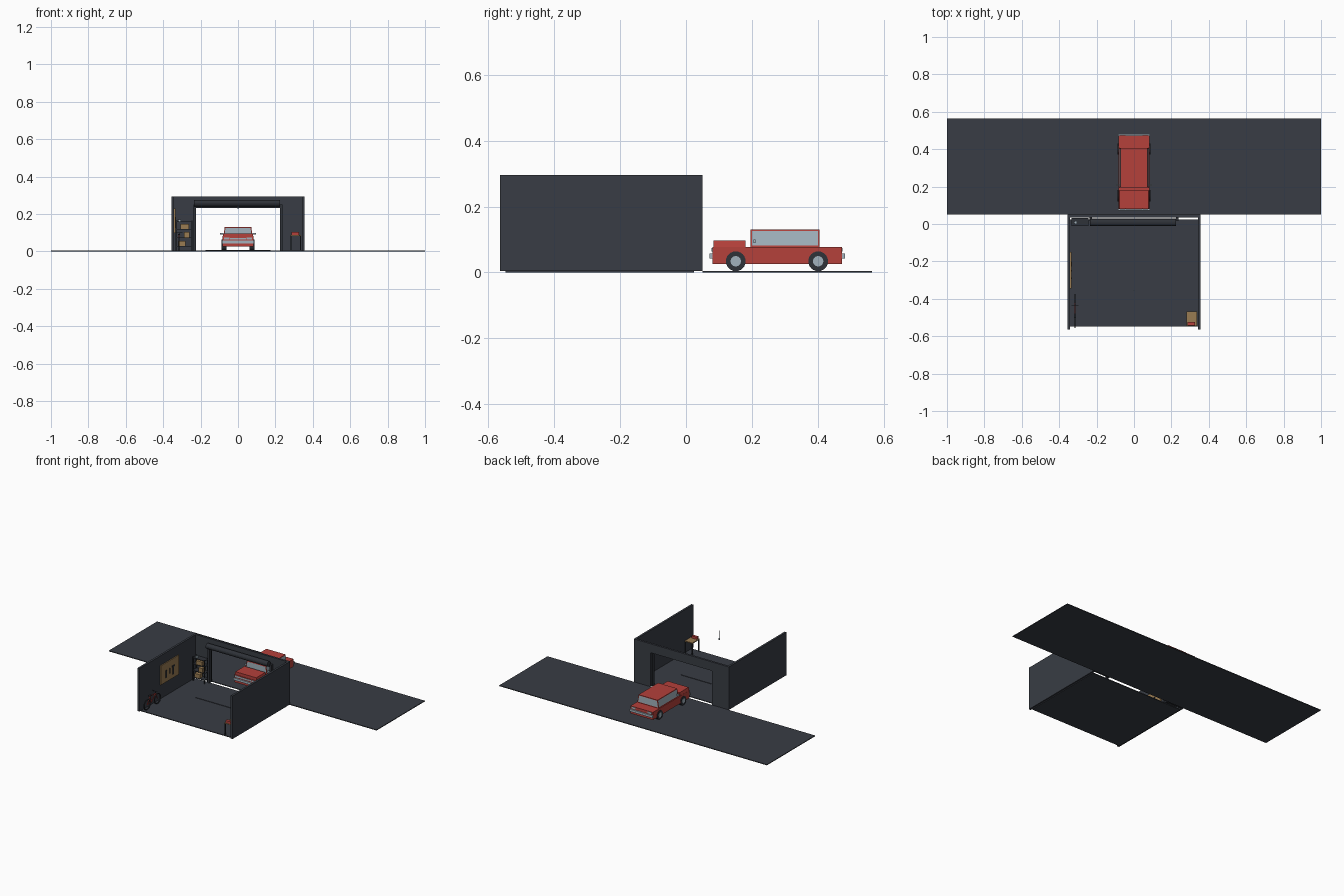
import bpy, bmesh, math
from mathutils import Vector, Matrix

if "Cube" in bpy.data.objects:
    bpy.data.objects.remove(bpy.data.objects["Cube"])


def material(name, rgb):
    m = bpy.data.materials.new(name)
    m.diffuse_color = (*rgb, 1)
    m.use_nodes = True
    m.node_tree.nodes["Principled BSDF"].inputs["Base Color"].default_value = m.diffuse_color
    return m


SLATE = material("slate", (0.040, 0.046, 0.058))
DARK = material("charcoal", (0.028, 0.032, 0.040))
RED = material("red", (0.46, 0.052, 0.044))
PALE = material("pale blue grey", (0.36, 0.45, 0.51))
TAN = material("tan", (0.32, 0.20, 0.085))


def finish(name, bm, *mats):
    bmesh.ops.recalc_face_normals(bm, faces=bm.faces)
    me = bpy.data.meshes.new(name)
    bm.to_mesh(me)
    bm.free()
    for m in mats:
        me.materials.append(m)
    ob = bpy.data.objects.new(name, me)
    bpy.context.collection.objects.link(ob)
    return ob


def box(name, x, y, z, mat):
    """Box from (min, max) pairs."""
    bm = bmesh.new()
    bmesh.ops.create_cube(bm, size=1)
    for v in bm.verts:
        v.co = [r[0] if c < 0 else r[1] for c, r in zip(v.co, (x, y, z))]
    return finish(name, bm, mat)


def rod(name, a, b, r, mat, sides=8):
    """Cylinder between two points."""
    a, b = Vector(a), Vector(b)
    d = b - a
    rot = d.to_track_quat('Z', 'Y').to_matrix().to_4x4()
    bm = bmesh.new()
    bmesh.ops.create_cone(bm, cap_ends=True, segments=sides, radius1=r, radius2=r,
                          depth=d.length, matrix=Matrix.Translation((a + b) / 2) @ rot)
    return finish(name, bm, mat)


# Road and garage floor
box("road", (-1, 1), (0.05, 0.565), (0, 0.005), SLATE)
box("garage_floor", (-0.345, 0.345), (-0.548, 0.025), (0, 0.005), SLATE)
box("wheel_stop", (-0.175, 0.175), (-0.205, -0.195), (0.005, 0.008), SLATE)

# Garage walls
for s, n in ((-1, "left"), (1, "right")):
    box(n + "_wall", sorted((s * 0.355, s * 0.341)), (-0.565, 0.036), (0.005, 0.295), SLATE)
bm = bmesh.new()
outline = [(-0.355, 0.005), (-0.23, 0.005), (-0.23, 0.235), (0.23, 0.235),
           (0.23, 0.005), (0.355, 0.005), (0.355, 0.295), (-0.355, 0.295)]
face = bm.faces.new([bm.verts.new((x, 0.036, z)) for x, z in outline])
ext = bmesh.ops.extrude_face_region(bm, geom=[face])
bmesh.ops.translate(bm, vec=(0, 0.014, 0),
                    verts=[g for g in ext["geom"] if isinstance(g, bmesh.types.BMVert)])
finish("doorway_wall", bm, SLATE)

# Rolled door with its tracks
rod("door_roll", (-0.235, 0.008, 0.258), (0.225, 0.008, 0.258), 0.018, DARK, 16)
box("door_hem", (-0.225, 0.225), (0.022, 0.03), (0.232, 0.25), DARK)
for s in (-1, 1):
    box("door_track", sorted((s * 0.225, s * 0.238)), (0.016, 0.036), (0.005, 0.25), DARK)

# Shelf in the corner with boxes and a can
for x in (-0.33, -0.245):
    for y in (-0.008, 0.028):
        box("shelf_post", (x - 0.003, x + 0.003), (y - 0.003, y + 0.003), (0.005, 0.165), DARK)
for z in (0.03, 0.075, 0.12, 0.16):
    box("shelf_board", (-0.333, -0.242), (-0.011, 0.031), (z - 0.003, z), DARK)
for x, z, w, h in ((-0.285, 0.12, 0.045, 0.026), (-0.275, 0.075, 0.03, 0.028),
                   (-0.3, 0.03, 0.04, 0.026)):
    box("storage_box", (x - w / 2, x + w / 2), (-0.008, 0.022), (z, z + h), TAN)
rod("paint_can", (-0.312, 0.008, 0.16), (-0.312, 0.008, 0.17), 0.008, PALE, 12)

# Tool board on the left wall
box("tool_board", (-0.341, -0.335), (-0.345, -0.15), (0.10, 0.23), TAN)
for y, h in ((-0.29, 0.05), (-0.25, 0.035), (-0.215, 0.055)):
    box("hanging_tool", (-0.335, -0.331), (y - 0.004, y + 0.004), (0.18 - h, 0.18), DARK)
box("hanging_tool_head", (-0.335, -0.331), (-0.228, -0.2), (0.175, 0.185), DARK)

# Bicycle leaning along the left wall
X = -0.315
for y in (-0.52, -0.41):
    bpy.ops.mesh.primitive_torus_add(major_radius=0.032, minor_radius=0.004, major_segments=20,
                                     minor_segments=6, location=(X, y, 0.041),
                                     rotation=(0, math.pi / 2, 0))
    bpy.context.object.name = "bicycle_wheel"
    bpy.context.object.data.materials.append(DARK)
hubs = {"rear": (-0.52, 0.041), "seat": (-0.488, 0.085), "crank": (-0.475, 0.041),
        "head": (-0.43, 0.085), "front": (-0.41, 0.041)}
for a, b in (("rear", "seat"), ("rear", "crank"), ("seat", "crank"),
             ("seat", "head"), ("crank", "head"), ("head", "front")):
    rod("bicycle_frame", (X, *hubs[a]), (X, *hubs[b]), 0.003, RED, 6)
rod("handlebar_stem", (X, -0.43, 0.085), (X, -0.435, 0.1), 0.002, DARK, 6)
rod("handlebar", (X - 0.018, -0.435, 0.1), (X + 0.018, -0.435, 0.1), 0.002, DARK, 6)
box("bicycle_saddle", (X - 0.005, X + 0.005), (-0.503, -0.478), (0.088, 0.094), DARK)

# Workbench with a toolbox
box("bench_top", (0.28, 0.337), (-0.545, -0.468), (0.083, 0.089), TAN)
for x in (0.283, 0.334):
    for y in (-0.542, -0.471):
        box("bench_leg", (x - 0.003, x + 0.003), (y - 0.003, y + 0.003), (0.005, 0.083), DARK)
box("toolbox", (0.287, 0.325), (-0.543, -0.525), (0.089, 0.104), RED)

# Hanging lamp
rod("lamp_cord", (0, -0.355, 0.24), (0, -0.355, 0.29), 0.0015, DARK, 6)
rod("lamp_bulb", (0, -0.355, 0.228), (0, -0.355, 0.24), 0.004, PALE, 8)

# Car body, hood and trunk
box("car_body", (-0.084, 0.084), (0.08, 0.473), (0.026, 0.077), RED)
bm = bmesh.new()
bmesh.ops.create_cube(bm, size=1)
for v in bm.verts:
    top = v.co.z > 0
    v.co = (math.copysign(0.078 if top else 0.083, v.co.x),
            0.083 if v.co.y < 0 else 0.18, 0.097 if top else 0.077)
finish("car_hood", bm, RED)

# Cabin: windows are inset into every side face
bm = bmesh.new()
bmesh.ops.create_cube(bm, size=1)
for v in bm.verts:
    top = v.co.z > 0
    v.co = (math.copysign(0.071 if top else 0.079, v.co.x),
            0.196 if v.co.y < 0 else 0.405, 0.13 if top else 0.077)
bm.normal_update()
sides = [f for f in bm.faces if abs(f.normal.z) < 0.5]
for f in sides:
    bmesh.ops.inset_individual(bm, faces=[f], thickness=0.007)
    f.material_index = 1
finish("car_cabin", bm, RED, PALE)

# Bumpers, grille strips, lamps and mirrors
box("front_bumper", (-0.086, 0.086), (0.072, 0.08), (0.043, 0.058), PALE)
box("rear_bumper", (-0.086, 0.086), (0.473, 0.482), (0.043, 0.058), PALE)
for y in ((0.078, 0.08), (0.473, 0.475)):
    for s in (-1, 1):
        box("car_lamp", sorted((s * 0.045, s * 0.076)), y, (0.063, 0.074), PALE)
box("grille", (-0.042, 0.042), (0.078, 0.08), (0.064, 0.073), PALE)
for s in (-1, 1):
    box("side_mirror", sorted((s * 0.077, s * 0.096)), (0.205, 0.211), (0.09, 0.1), PALE)

# Wheels with hubs
for s in (-1, 1):
    for y in (0.151, 0.401):
        rod("car_wheel", (s * 0.062, y, 0.034), (s * 0.087, y, 0.034), 0.03, DARK, 24)
        rod("wheel_hub", (s * 0.08, y, 0.034), (s * 0.0885, y, 0.034), 0.016, PALE, 16)
